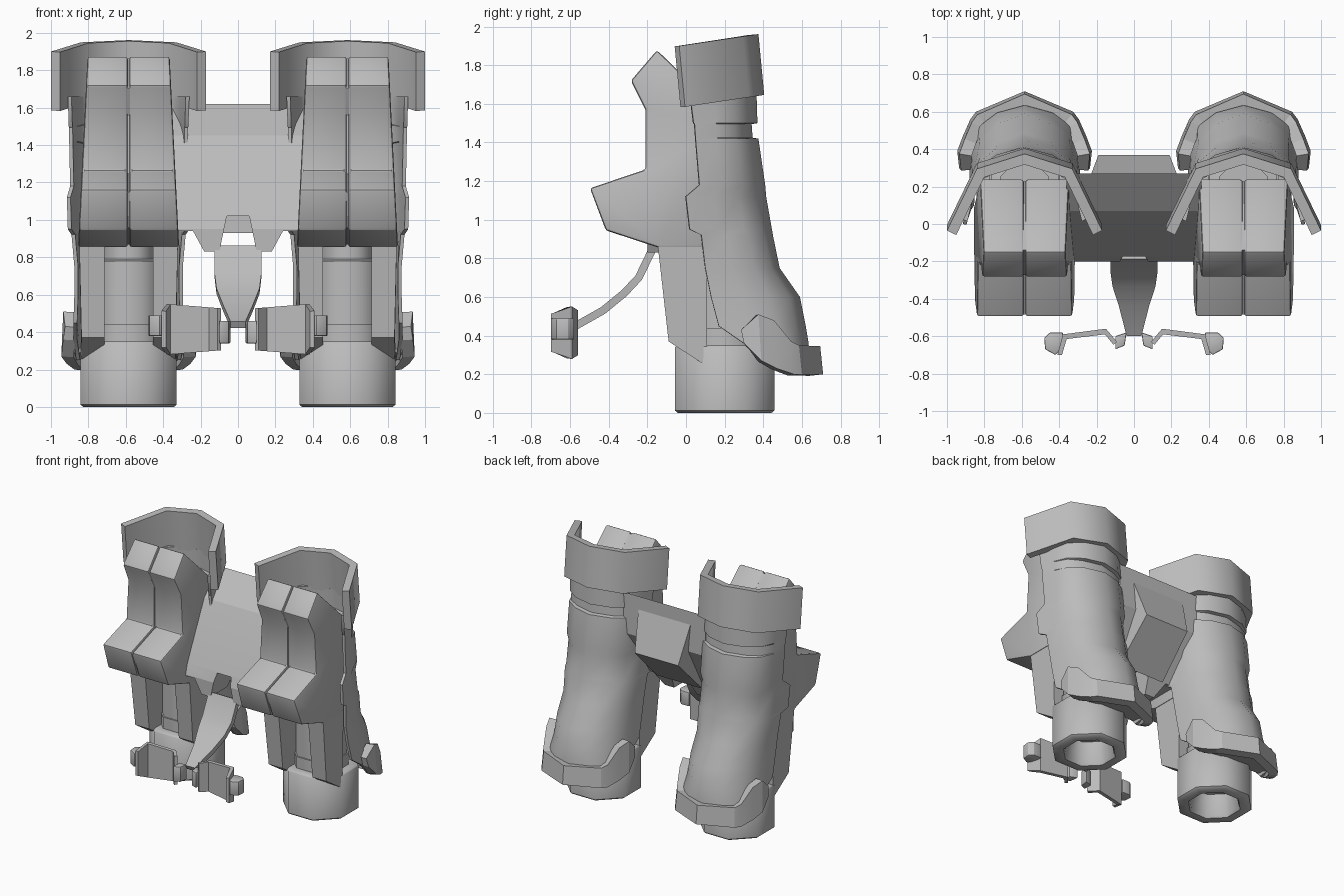
import bpy, bmesh, math
from mathutils import Vector

if "Cube" in bpy.data.objects:
    bpy.data.objects.remove(bpy.data.objects["Cube"])

grey = bpy.data.materials.new("mid_grey")
grey.use_nodes = True
grey.diffuse_color = (0.5, 0.5, 0.5, 1)
grey.node_tree.nodes["Principled BSDF"].inputs["Base Color"].default_value = (0.5, 0.5, 0.5, 1)
POD_X = 0.585


def finish(name, bm, x=0, bevel=0, thick=0, mirror=False, fix=True, angle=25, trim=None):
    """Turn a bmesh into an object, apply its modifiers and shade it."""
    if fix:
        bmesh.ops.recalc_face_normals(bm, faces=bm.faces)
    mesh = bpy.data.meshes.new(name)
    bm.to_mesh(mesh)
    bm.free()
    mesh.materials.append(grey)
    ob = bpy.data.objects.new(name, mesh)
    bpy.context.collection.objects.link(ob)
    ob.location.x = x
    bpy.ops.object.select_all(action='DESELECT')
    ob.select_set(True)
    bpy.context.view_layer.objects.active = ob
    if trim:
        m = ob.modifiers.new("Trim", 'BOOLEAN')
        m.operation, m.object, m.solver = 'INTERSECT', trim, 'EXACT'
    if thick:
        m = ob.modifiers.new("Thickness", 'SOLIDIFY')
        m.thickness, m.offset, m.use_even_offset = thick, -1, True
    if bevel:
        m = ob.modifiers.new("Bevel", 'BEVEL')
        m.width, m.segments, m.limit_method = bevel, 2, 'ANGLE'
    if mirror:
        m = ob.modifiers.new("Mirror", 'MIRROR')
        m.use_mirror_merge = False
    for m in list(ob.modifiers):
        bpy.ops.object.modifier_apply(modifier=m.name)
    bpy.ops.object.shade_smooth_by_angle(angle=math.radians(angle))
    return ob


def prism(pts, a, b, axis='X'):
    """Extrude a 2D outline along X (outline in y, z), Y (x, z) or Z (x, y)."""
    bm = bmesh.new()
    place = {'X': lambda p, t: (t, p[0], p[1]),
             'Y': lambda p, t: (p[0], t, p[1]),
             'Z': lambda p, t: (p[0], p[1], t)}[axis]
    ends = [[bm.verts.new(place(p, t)) for p in pts] for t in (a, b)]
    for e in ends:
        bm.faces.new(e)
    n = len(pts)
    for i in range(n):
        j = (i + 1) % n
        bm.faces.new((ends[0][i], ends[0][j], ends[1][j], ends[1][i]))
    return bm


def loft(rows, closed=False):
    """Skin rows of points, bottom row first."""
    bm = bmesh.new()
    vs = [[bm.verts.new(p) for p in r] for r in rows]
    n = len(vs[0])
    for lo, hi in zip(vs, vs[1:]):
        for i in range(n if closed else n - 1):
            j = (i + 1) % n
            bm.faces.new((lo[i], lo[j], hi[j], hi[i]))
    return bm


def arch(half):
    """Complete a half path that ends on the centre line."""
    return half + [(-p[0],) + tuple(p[1:]) for p in reversed(half[:-1])]


def ring(r, z, n=8):
    s = r / math.cos(math.pi / n)
    return [(s * math.cos((i + .5) * 2 * math.pi / n),
             0.2 + s * math.sin((i + .5) * 2 * math.pi / n), z) for i in range(n)]


def boot_row(z, f, b, w, inset=0):
    """Arched section with a flared front lip; inset sinks only the back."""
    d = b - f
    return arch([(w + max(0, .1 - f) * .25, f, z), (w * .97, f + d * .35, z),
                 (w * .83 - inset * .3, f + d * .66 - inset * .3, z),
                 (w * .5, f + d * .88 - inset, z), (0, b - inset, z)])


# Outline tables: block and strut in (y, z), boot as height, front, back, half width, inset
BLOCK = [(-.15, 1.878), (-.285, 1.72), (-.21, 1.57), (-.21, 1.26), (-.497, 1.163),
         (-.415, .945), (-.14, .855), (.1, .855), (.24, 1.5)]
STRUT = [(-.15, .9), (-.09, .37), (.11, .24), (.11, .9)]
BOOT = [(.25, .4, .63, .28), (.36, .3, .635, .295), (.45, .17, .62, .295), (.6, .13, .59, .29),
        (.75, .1, .485, .29), (.92, .08, .45, .3), (.95, .02, .445, .305),
        (1.12, 0, .415, .305), (1.18, .07, .41, .305), (1.42, .05, .375, .305),
        (1.425, .05, .375, .305, .03), (1.495, .045, .37, .305, .03), (1.5, .04, .37, .305),
        (1.66, .02, .365, .305)]
COLLAR = arch([(.415, -.035), (.255, .295), (0, .375)])
GUARD = arch([(.35, .3, .36, .43), (.36, .39, .27, .51), (.33, .47, .23, .48),
              (.29, .56, .2, .37), (.26, .6, .2, .35), (0, .71, .2, .345)])

for side, x in (("left", POD_X), ("right", -POD_X)):
    # Stepped front block, in two halves with a groove between them
    bm = prism(BLOCK, .004, 1)
    for v in bm.verts:
        if v.co.x > .5:
            v.co.x = .27 - .05 * (v.co.z - .86)
    finish(side + "_front_block", bm, x, bevel=.014, mirror=True)
    spine = [(y + (.012 if y < 0 else -.012), z - .014 if z > 1 else z + .014) for y, z in BLOCK]
    finish(side + "_block_spine", prism(spine, -.02, .02), x)

    # Struts on both sides of the thruster
    bm = prism(STRUT, .13, .264)
    for v in bm.verts:
        if v.co.z < .4 and v.co.x > .2:
            v.co.x -= .012
    finish(side + "_struts", bm, x, mirror=True)

    # Rear shell and collar
    finish(side + "_rear_shell", loft([boot_row(*r) for r in BOOT]), x, thick=.02,
           fix=False, angle=40)
    low = [(px, py + .03, 1.59 + .15 * py) for px, py in COLLAR]
    top = [(px, py, 1.905 + .15 * py) for px, py in COLLAR]
    finish(side + "_collar", loft([low, top]), x, thick=.055, fix=False, angle=50)

    # Wrapped foot guard with its sole
    finish(side + "_foot_guard", loft([[(p[0], p[1], p[2]) for p in GUARD],
                                       [(p[0] * .97, p[1] - .015, p[3]) for p in GUARD]]),
           x, thick=.065, fix=False, angle=15)
    sole = [(p[0] * .92, p[1] - .02) for p in GUARD[1:-1]]
    bm = prism(sole, .225, .25, 'Z')
    for v in bm.verts:
        v.co.z += max(0, .5 - v.co.y) * .5
    finish(side + "_sole", bm, x)

    # Hollow thruster with a narrower neck
    profile = [(.0, .18), (.15, .18), (.17, .02), (.18, 0), (.243, 0), (.257, .012),
               (.257, .34), (.247, .35), (.19, .35), (.19, .44), (.18, .44),
               (.18, .78), (.13, .79), (.13, 1.0), (.0, 1.0)]
    bm = loft([ring(max(r, .001), z) for r, z in profile], True)
    finish(side + "_thruster", bm, x, angle=48)

# Centre body: side profile trimmed by a notched front outline
front = [(.36, 1.7), (.36, .94), (.24, .94), (.18, .83), (.1, .83), (.06, 1.02)]
cutter = finish("body_trim", prism(front + [(-a, b) for a, b in reversed(front)], -1, 1, 'Y'))
cutter.hide_render = True
finish("centre_body", prism([(.27, 1.62), (.07, 1.45), (-.17, 1.03), (-.2, .95), (-.2, .82),
                             (0, .82), (.27, 1.3)], -.37, .37), trim=cutter, angle=10)
bpy.data.objects.remove(cutter)

# Wedge on the back of the centre body
bm = bmesh.new()
for s in (-1, 1):
    for p in ((.23, .265, 1.53), (.19, .37, 1.22), (.2, .08, .93), (.23, .1, 1.4)):
        bm.verts.new((s * p[0], p[1], p[2]))
bmesh.ops.convex_hull(bm, input=bm.verts)
finish("back_wedge", bm)

# Curved control arm
ARM = [(-.17, .855, .125), (-.245, .7, .125), (-.32, .62, .115), (-.43, .53, .08), (-.59, .44, .04)]
rows = []
for i, (y, z, w) in enumerate(ARM):
    a, b = ARM[max(i - 1, 0)], ARM[min(i + 1, len(ARM) - 1)]
    n = Vector((0, b[1] - a[1], a[0] - b[0])).normalized() * .02
    rows.append([(w, y + n.y, z + n.z), (-w, y + n.y, z + n.z),
                 (-w, y - n.y, z - n.z), (w, y - n.y, z - n.z)])
bm = loft(rows, True)
bmesh.ops.holes_fill(bm, edges=bm.edges)
finish("control_arm", bm)

# Paired control panels with inner hinges and outer grips
PANEL = [(.09, -.63), (.15, -.56), (.38, -.59), (.41, -.7),
         (.385, -.7), (.36, -.615), (.155, -.59), (.11, -.645)]
parts = (("panel", PANEL, .29, .54, 0),
         ("hinge", [(.04, -.58), (.1, -.6), (.1, -.67), (.05, -.65)], .34, .46, .006),
         ("grip", [(.38, -.58), (.45, -.58), (.48, -.61), (.475, -.67), (.42, -.7), (.38, -.66)],
          .38, .49, .006))
for name, outline, lo, hi, bev in parts:
    bm = prism(outline, lo, hi, 'Z')
    for v in bm.verts:
        if name == "panel":
            up = 1 if v.co.z > .4 else -1
            v.co.z += up * ((v.co.x - .25) * .08 - (.04 if v.co.y < -.68 else 0))
    finish("control_" + name + "s", bm, bevel=bev, mirror=True)
